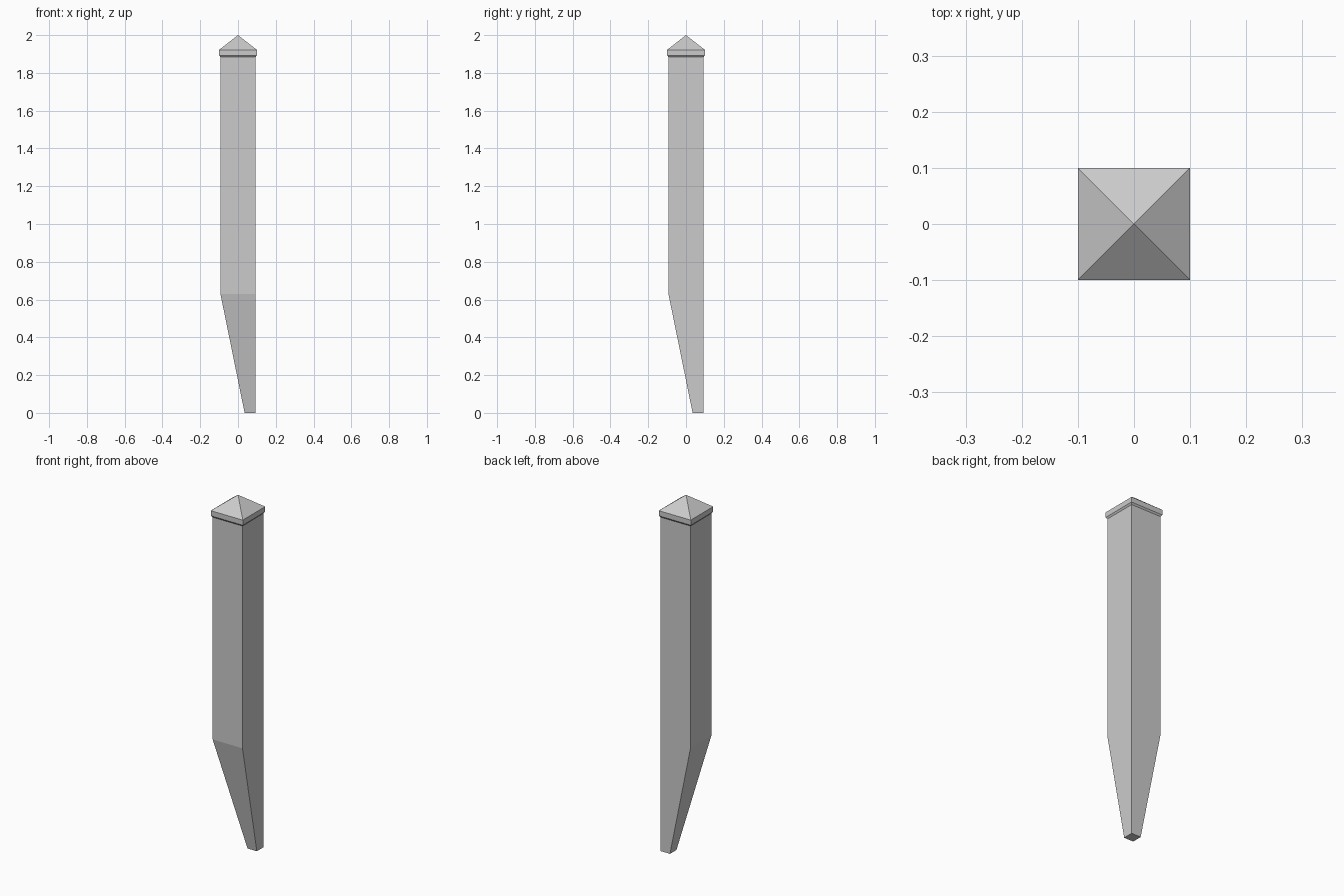
import bpy
import bmesh

default = bpy.data.objects.get("Cube")
if default:
    bpy.data.objects.remove(default, do_unlink=True)

grey = bpy.data.materials.new("plain grey")
grey.use_nodes = True
colour = (0.6, 0.6, 0.6, 1)
grey.diffuse_color = colour
grey.node_tree.nodes["Principled BSDF"].inputs["Base Color"].default_value = colour


def square_loft(name, sections, apex=None):
    """Skin square sections given as (low, high, z), closed by a cap or an apex."""
    bm = bmesh.new()
    rings = [[bm.verts.new((x, y, z))
              for x, y in ((lo, lo), (hi, lo), (hi, hi), (lo, hi))]
             for lo, hi, z in sections]
    bm.faces.new(rings[0][::-1])
    for a, b in zip(rings, rings[1:]):
        for i in range(4):
            j = (i + 1) % 4
            bm.faces.new((a[i], a[j], b[j], b[i]))
    if apex is None:
        bm.faces.new(rings[-1])
    else:
        tip = bm.verts.new((0, 0, apex))
        for i in range(4):
            bm.faces.new((rings[-1][i], rings[-1][(i + 1) % 4], tip))
    bmesh.ops.recalc_face_normals(bm, faces=bm.faces)
    mesh = bpy.data.meshes.new(name)
    bm.to_mesh(mesh)
    bm.free()
    mesh.materials.append(grey)
    obj = bpy.data.objects.new(name, mesh)
    bpy.context.collection.objects.link(obj)
    return obj


# Post shaft, its foot cut away towards the back left corner
half = 0.093
square_loft("post_shaft", [(0.035, half, 0), (-half, half, 0.63), (-half, half, 1.888)])

# Cap with a chamfered underside and a pyramid top
square_loft("post_cap", [(-half, half, 1.884), (-0.1, 0.1, 1.893), (-0.1, 0.1, 1.922)], apex=2)
